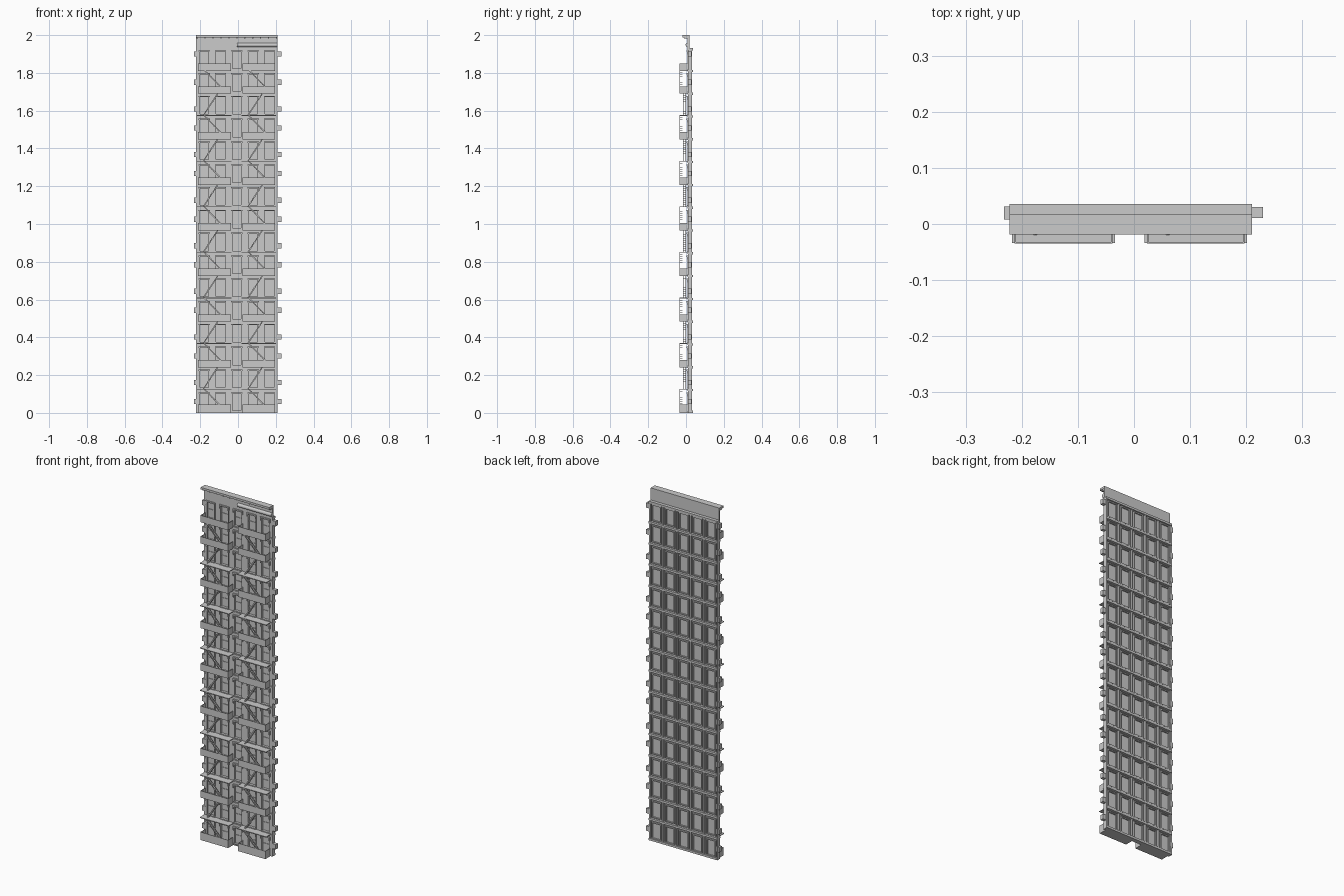
import bpy, bmesh, math
from mathutils import Matrix, Vector

if "Cube" in bpy.data.objects:
    bpy.data.objects.remove(bpy.data.objects["Cube"])

F = 0.1207                       # storey height
FLOORS = 16
X0, X1 = -0.222, 0.210           # wall ends
BAY = (X1 - X0) / 5
CENTRES = [X0 + BAY * (i + 0.5) for i in range(5)]
HW = 0.024                       # half window width
TOP = FLOORS * F                 # top of the storeys


def box(bm, x0, x1, y0, y1, z0, z1):
    m = Matrix.Translation(((x0 + x1) / 2, (y0 + y1) / 2, (z0 + z1) / 2)) \
        @ Matrix.Diagonal((x1 - x0, y1 - y0, z1 - z0, 1))
    bmesh.ops.create_cube(bm, size=1, matrix=m)


def bar(bm, a, b, y0, y1, t):
    """Sloped bar in the xz plane from a to b."""
    d = Vector((b[0] - a[0], 0, b[1] - a[1]))
    m = Matrix.Translation(((a[0] + b[0]) / 2, (y0 + y1) / 2, (a[1] + b[1]) / 2)) \
        @ Matrix.Rotation(-math.atan2(d.z, d.x), 4, 'Y') @ Matrix.Diagonal((d.length, y1 - y0, t, 1))
    bmesh.ops.create_cube(bm, size=1, matrix=m)


def extrude_x(bm, profile, x0, x1):
    """Solid from a closed yz profile."""
    face = bm.faces.new([bm.verts.new((x0, y, z)) for y, z in profile])
    r = bmesh.ops.extrude_face_region(bm, geom=[face])
    bmesh.ops.translate(bm, vec=(x1 - x0, 0, 0),
                        verts=[v for v in r['geom'] if isinstance(v, bmesh.types.BMVert)])
    bmesh.ops.recalc_face_normals(bm, faces=bm.faces)


def finish(bm, name):
    me = bpy.data.meshes.new(name)
    bm.to_mesh(me)
    bm.free()
    ob = bpy.data.objects.new(name, me)
    bpy.context.collection.objects.link(ob)
    return ob


# Wall: vertical piers between windows and spandrels on each storey
bm = bmesh.new()
edges = [X0] + [c + s * HW for c in CENTRES for s in (-1, 1)] + [X1]
for i in range(0, len(edges), 2):
    box(bm, edges[i], edges[i + 1], 0.011, 0.022, 0, TOP)
for k in range(FLOORS):
    for c in CENTRES:
        box(bm, c - HW, c + HW, 0.011, 0.022, k * F, k * F + 0.012)
        box(bm, c - HW, c + HW, 0.011, 0.022, k * F + 0.103, (k + 1) * F)
finish(bm, "wall")

# Window panes with sash bars
bm = bmesh.new()
for k in range(FLOORS):
    z = k * F
    for c in CENTRES:
        box(bm, c - HW, c + HW, 0.021, 0.024, z + 0.012, z + 0.103)
        box(bm, c - HW, c + HW, 0.018, 0.021, z + 0.055, z + 0.060)
finish(bm, "window_panes")

# Window surrounds: hood with ears, jambs, sill
bm = bmesh.new()
for k in range(FLOORS):
    z = k * F
    for c in CENTRES:
        box(bm, c - HW - 0.006, c + HW + 0.006, 0.003, 0.011, z + 0.102, z + 0.109)
        box(bm, c - HW - 0.003, c + HW + 0.003, 0.005, 0.011, z + 0.008, z + 0.013)
        for s in (-1, 1):
            xa, xb = sorted((c + s * (HW - 0.001), c + s * (HW + 0.004)))
            box(bm, xa, xb, 0.008, 0.020, z + 0.012, z + 0.102)
            xa, xb = sorted((c + s * HW, c + s * (HW + 0.006)))
            box(bm, xa, xb, 0.004, 0.011, z + 0.088, z + 0.102)
finish(bm, "window_surrounds")

# Floor ledges across the front
bm = bmesh.new()
for k in range(1, FLOORS):
    box(bm, X0, X1, 0.007, 0.011, k * F - 0.004, k * F + 0.005)
finish(bm, "front_ledges")

# Back grid: floor beams and bay ribs
bm = bmesh.new()
for k in range(FLOORS + 1):
    z = min(max(k * F, 0.006), TOP - 0.006)
    box(bm, X0, X1, 0.020, 0.036, z - 0.006, z + 0.006)
for i in range(6):
    x = min(max(X0 + i * BAY, X0 + 0.004), X1 - 0.004)
    box(bm, x - 0.004, x + 0.004, 0.020, 0.033, 0, TOP)
finish(bm, "back_grid")

# Back window boxes
bm = bmesh.new()
for k in range(FLOORS):
    z = k * F
    for c in CENTRES:
        for s in (-1, 1):
            xa, xb = sorted((c + s * HW, c + s * (HW + 0.006)))
            box(bm, xa, xb, 0.021, 0.031, z + 0.010, z + 0.106)
        box(bm, c - HW, c + HW, 0.021, 0.031, z + 0.100, z + 0.106)
        box(bm, c - HW, c + HW, 0.021, 0.031, z + 0.010, z + 0.015)
finish(bm, "back_window_boxes")

# Parapet and cornice cap
bm = bmesh.new()
box(bm, X0, X1, 0.009, 0.018, TOP - 0.01, 1.99)
finish(bm, "parapet")
bm = bmesh.new()
box(bm, X0, X1, -0.019, 0.018, 1.988, 2.0)
finish(bm, "cornice_cap")

# Small cornice brackets under the cap
bm = bmesh.new()
for i in range(11):
    x = X0 + 0.006 + i * (X1 - X0 - 0.012) / 10
    box(bm, x - 0.003, x + 0.003, -0.010, 0.009, 1.981, 1.988)
finish(bm, "cornice_brackets")

# Curved moulding on the right half
bm = bmesh.new()
arc = [(0.009 - 0.011 * math.sin(math.pi * i / 10), 1.948 - 0.011 * math.cos(math.pi * i / 10))
       for i in range(11)]
extrude_x(bm, arc, -0.005, X1)
ob = finish(bm, "curved_moulding")
bpy.context.view_layer.objects.active = ob
ob.select_set(True)
bpy.ops.object.shade_smooth_by_angle(angle=math.radians(35))

# Edge blocks on both sides
bm = bmesh.new()
for k in range(FLOORS):
    z = k * F + (0.090 if k == FLOORS - 1 else 0.040 if k % 2 else 0.060)
    box(bm, -0.232, -0.212, 0.008, 0.031, z - 0.014, z + 0.014)
    box(bm, 0.205, 0.230, 0.011, 0.030, z - 0.014, z + 0.014)
finish(bm, "edge_blocks")

# Fire escapes, one stack per side
for side, xa, xb in (("left", -0.213, -0.038), ("right", 0.023, 0.197)):
    rails, plates, stairs = bmesh.new(), bmesh.new(), bmesh.new()
    for k in range(FLOORS):
        z = k * F
        if k % 2 == 0 or k == FLOORS - 1:
            # balcony with solid railing panels
            h = 0.045 if k == 0 else 0.039
            box(rails, xa, xb, -0.035, 0.011, z, z + 0.003)
            box(rails, xa, xb, -0.035, -0.032, z, z + h)
            for x in (xa, xb - 0.003):
                box(rails, x, x + 0.003, -0.032, 0.008, z, z + h)
        else:
            box(plates, xa - 0.004, xb + 0.004, -0.034, 0.011, z + 0.003, z + 0.007)
        if k == FLOORS - 1:
            continue
        # flights alternate direction and depth
        if k % 2 == 0:
            a, b, y0, y1 = (xb - 0.022, z + 0.004), (xa + 0.035, z + F + 0.004), -0.034, -0.018
        else:
            a, b, y0, y1 = (xa + 0.030, z + 0.006), (xa + 0.105, z + F), -0.016, -0.001
        bar(stairs, a, b, y0, y0 + 0.0015, 0.006)
        bar(stairs, a, b, y1 - 0.0015, y1, 0.006)
        for i in range(1, 11):
            t = i / 11
            x, zz = a[0] + (b[0] - a[0]) * t, a[1] + (b[1] - a[1]) * t
            box(stairs, x - 0.005, x + 0.005, y0, y1, zz - 0.001, zz + 0.001)
    finish(rails, side + "_balconies")
    finish(plates, side + "_landings")
    finish(stairs, side + "_stairs")
